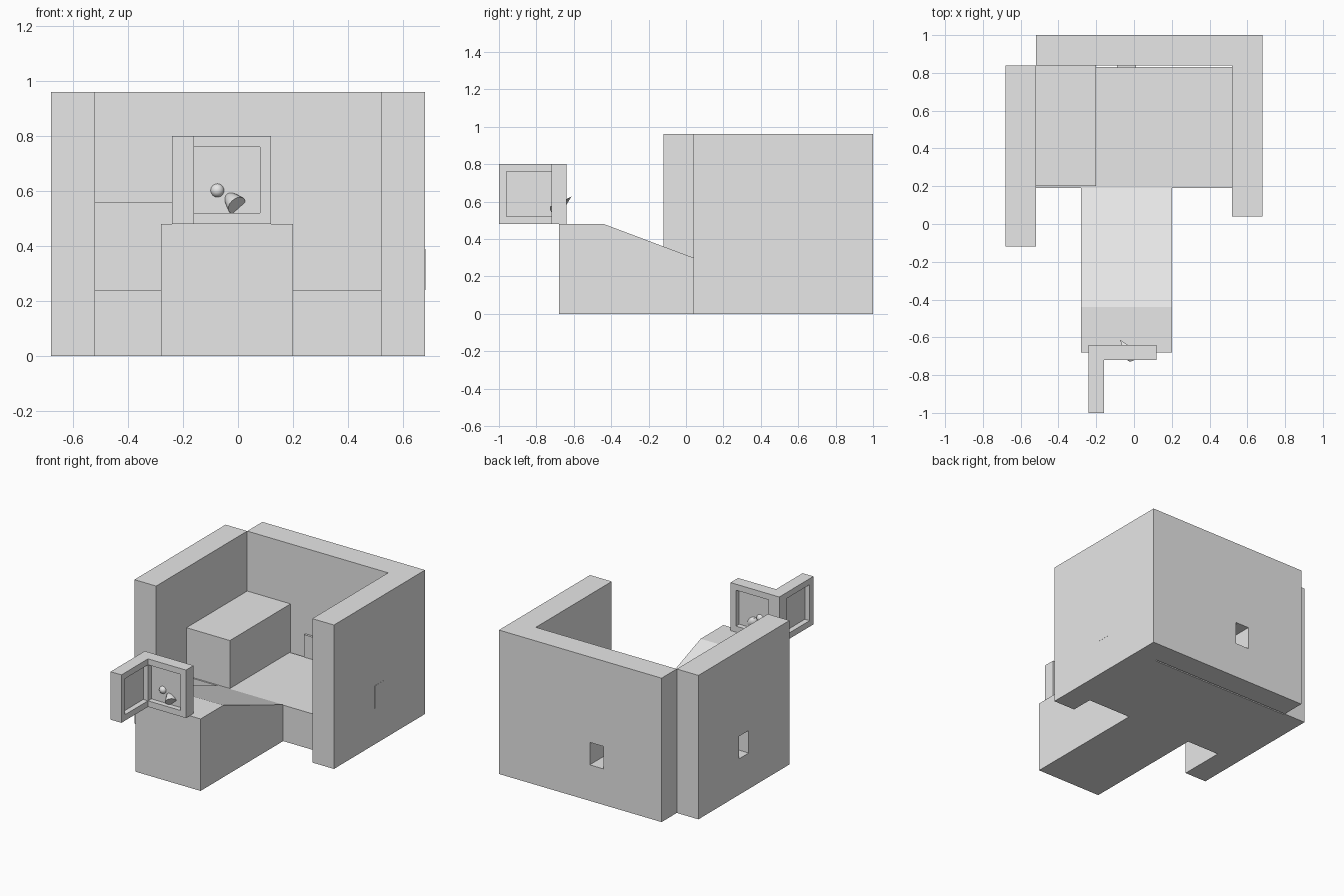
import bpy, bmesh, math
from mathutils import Vector

if "Cube" in bpy.data.objects:
    bpy.data.objects.remove(bpy.data.objects["Cube"])

grey = bpy.data.materials.new("plain_grey")
grey.diffuse_color = (0.8, 0.8, 0.8, 1)
grey.use_nodes = True
grey.node_tree.nodes["Principled BSDF"].inputs["Base Color"].default_value = grey.diffuse_color


def finish(name, bm):
    bmesh.ops.recalc_face_normals(bm, faces=bm.faces)
    me = bpy.data.meshes.new(name)
    bm.to_mesh(me)
    bm.free()
    me.materials.append(grey)
    ob = bpy.data.objects.new(name, me)
    bpy.context.collection.objects.link(ob)
    return ob


def prism(name, points, along):
    """Extrude a closed 3D outline by the vector along."""
    bm = bmesh.new()
    face = bm.faces.new([bm.verts.new(p) for p in points])
    ext = bmesh.ops.extrude_face_region(bm, geom=[face], use_keep_orig=True)
    bmesh.ops.translate(bm, vec=along,
                        verts=[v for v in ext["geom"] if isinstance(v, bmesh.types.BMVert)])
    return finish(name, bm)


def box(name, x, y, z):
    pts = [(x[0], y[0], z[0]), (x[1], y[0], z[0]), (x[1], y[1], z[0]), (x[0], y[1], z[0])]
    return prism(name, pts, (0, 0, z[1] - z[0]))


def cut(ob, x, y, z):
    """Subtract a box from an object."""
    cutter = box("cutter", x, y, z)
    cutter.hide_render = True
    mod = ob.modifiers.new("cut", 'BOOLEAN')
    mod.operation, mod.solver, mod.object = 'DIFFERENCE', 'EXACT', cutter
    bpy.context.view_layer.objects.active = ob
    bpy.ops.object.modifier_apply(modifier=mod.name)
    bpy.data.objects.remove(cutter)


H = 0.96             # wall height
WIN = (0.24, 0.39)   # window height range

# Walls: back and right wall in one L, left wall on its own
outline = [(-0.52, 1), (-0.52, 0.84), (0.52, 0.84), (0.52, 0.04), (0.68, 0.04), (0.68, 1)]
back_right_wall = prism("back_right_wall", [(x, y, 0) for x, y in outline], (0, 0, H))
left_wall = box("left_wall", (-0.68, -0.52), (-0.12, 0.84), (0, H))

# Windows: deep pits closed by a panel on the inside, a flat plate on the right
cut(back_right_wall, (-0.09, 0.01), (0.8, 1.1), WIN)
cut(left_wall, (-0.8, -0.45), (0.31, 0.41), WIN)
box("back_window_panel", (-0.09, 0.01), (0.825, 0.842), WIN)
box("left_window_panel", (-0.522, -0.505), (0.31, 0.41), WIN)
box("right_window_plate", (0.67, 0.681), (0.47, 0.57), WIN)

# Floor slab, raised block and the entrance ramp
box("floor", (-0.52, 0.52), (0.19, 0.83), (0, 0.24))
box("raised_block", (-0.52, -0.2), (0.2, 0.84), (0.24, 0.56))
side = [(-0.68, 0), (0.19, 0), (0.19, 0.243), (-0.44, 0.48), (-0.68, 0.48)]
prism("entrance_ramp", [(-0.28, y, z) for y, z in side], (0.48, 0, 0))

# Small corner frame with recesses on both sides of each panel
corner = [(-0.24, -1), (-0.16, -1), (-0.16, -0.72), (0.12, -0.72), (0.12, -0.64), (-0.24, -0.64)]
frame = prism("corner_frame", [(x, y, 0.48) for x, y in corner], (0, 0, 0.32))
PANE = (0.52, 0.76)
for y in ((-0.75, -0.685), (-0.675, -0.6)):
    cut(frame, (-0.16, 0.08), y, PANE)
for x in ((-0.195, -0.13), (-0.27, -0.205)):
    cut(frame, x, (-0.96, -0.72), PANE)

# Ball and tilted cone piercing the panel
bpy.ops.mesh.primitive_uv_sphere_add(segments=32, ring_count=16, radius=0.025,
                                     location=(-0.075, -0.68, 0.602))
ball = bpy.context.object
ball.name = "ball"
tip, base = Vector((-0.075, -0.613, 0.626)), Vector((-0.005, -0.7, 0.548))
axis = tip - base
bpy.ops.mesh.primitive_cone_add(vertices=32, radius1=0.036, radius2=0, depth=axis.length,
                                location=(tip + base) / 2,
                                rotation=axis.to_track_quat('Z', 'Y').to_euler())
cone = bpy.context.object
cone.name = "cone"
for ob in (ball, cone):
    ob.data.materials.append(grey)
    bpy.ops.object.select_all(action='DESELECT')
    ob.select_set(True)
    bpy.context.view_layer.objects.active = ob
    bpy.ops.object.shade_smooth_by_angle(angle=math.radians(40))
